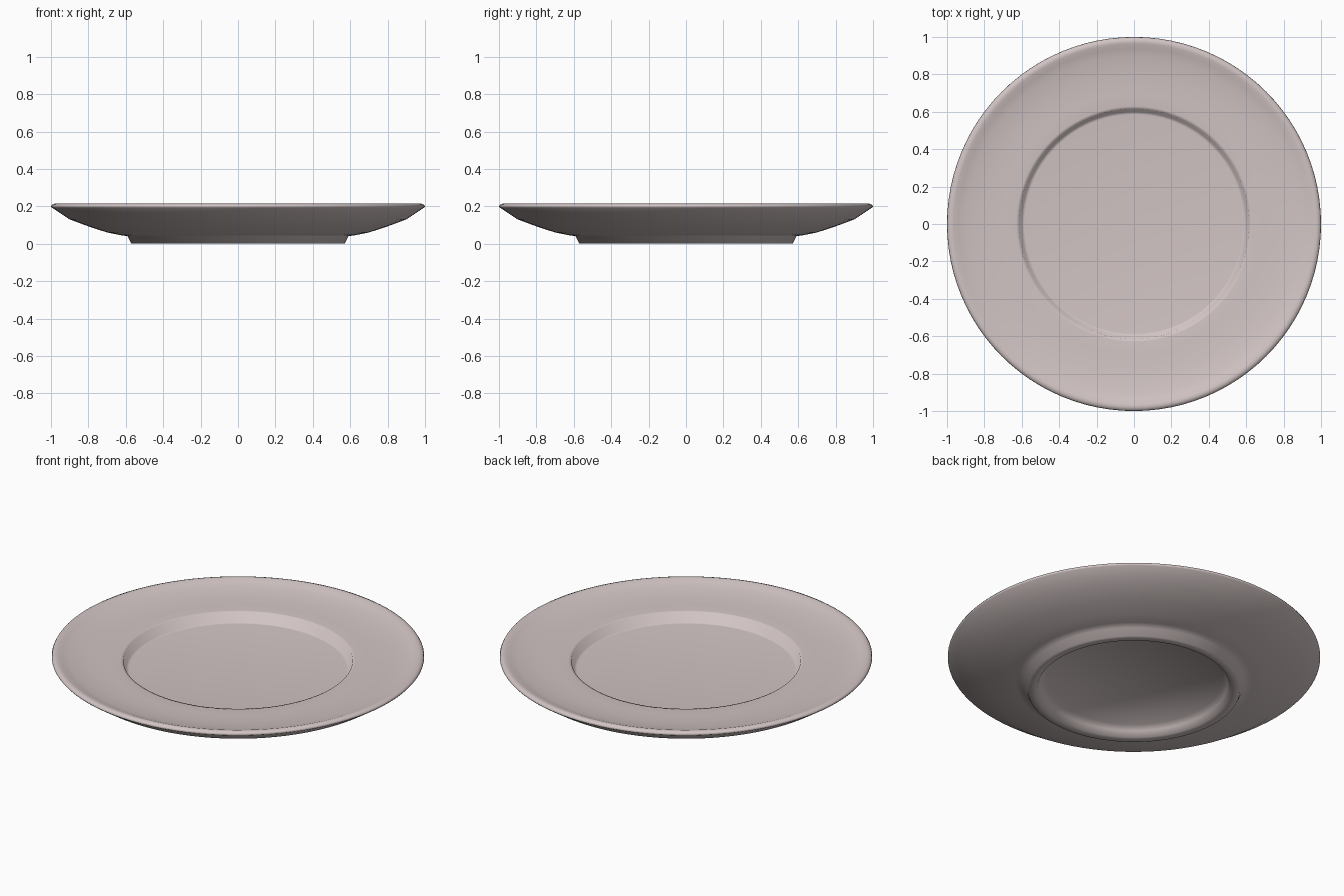
import bpy
import bmesh
import math
from mathutils import Vector

if "Cube" in bpy.data.objects:
    bpy.data.objects.remove(bpy.data.objects["Cube"])

SIDES = 96

# Half cross-section (radius, height), from underside centre round to top centre
PROFILE = [
    # recessed underside and foot ring
    (0.0, 0.055), (0.475, 0.055), (0.50, 0.03), (0.52, 0.0), (0.57, 0.0), (0.59, 0.04),
    # flared underside
    (0.635, 0.047), (0.70, 0.06), (0.80, 0.093), (0.90, 0.13), (0.95, 0.163),
    # rolled rim
    (0.995, 0.193), (1.0, 0.199), (0.995, 0.208), (0.98, 0.214), (0.965, 0.212),
    # broad upper border
    (0.94, 0.203), (0.90, 0.193), (0.80, 0.181), (0.70, 0.177), (0.63, 0.176), (0.615, 0.174),
    # step down to the flat well
    (0.60, 0.12), (0.585, 0.118), (0.0, 0.118),
]


def lathe(name, profile, material):
    """Spin a half profile around the z axis into a closed solid."""
    bm = bmesh.new()
    verts = [bm.verts.new((r, 0, z)) for r, z in profile]
    edges = [bm.edges.new(pair) for pair in zip(verts, verts[1:])]
    bmesh.ops.spin(bm, geom=verts + edges, cent=Vector((0, 0, 0)),
                   axis=Vector((0, 0, 1)), angle=math.tau,
                   steps=SIDES, use_merge=False, use_duplicate=False)
    bmesh.ops.remove_doubles(bm, verts=bm.verts[:], dist=0.0005)
    bmesh.ops.recalc_face_normals(bm, faces=bm.faces[:])
    mesh = bpy.data.meshes.new(name)
    bm.to_mesh(mesh)
    bm.free()
    mesh.materials.append(material)
    obj = bpy.data.objects.new(name, mesh)
    bpy.context.collection.objects.link(obj)
    return obj


glaze = bpy.data.materials.new("pale_pink_grey_glaze")
glaze.diffuse_color = (0.64, 0.555, 0.55, 1)
glaze.use_nodes = True
glaze.node_tree.nodes["Principled BSDF"].inputs["Base Color"].default_value = glaze.diffuse_color

plate = lathe("plate", PROFILE, glaze)

# Soft glazed surface all over
bpy.context.view_layer.objects.active = plate
plate.select_set(True)
bpy.ops.object.shade_smooth_by_angle(angle=math.radians(100))
